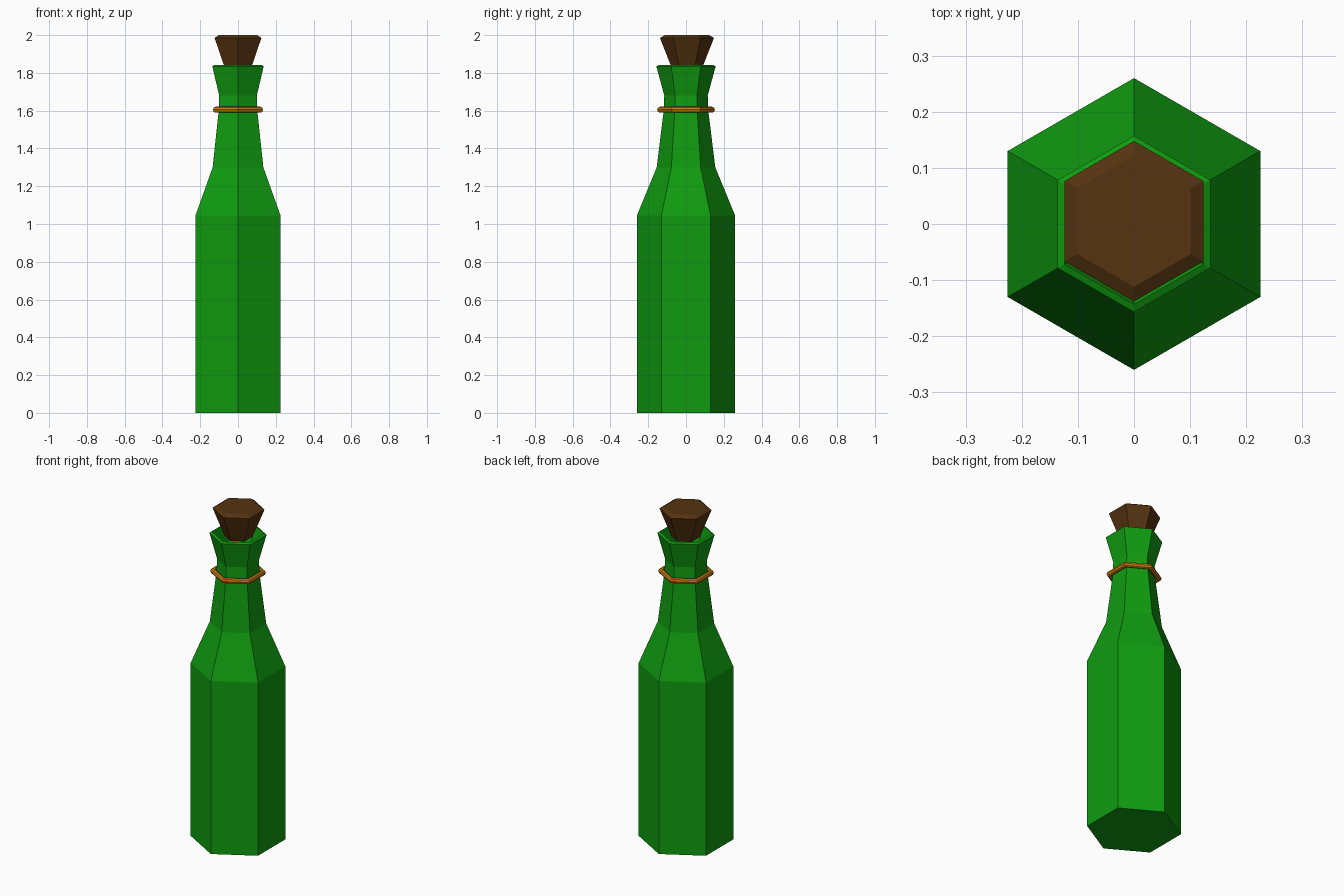
import bpy, bmesh, math

if "Cube" in bpy.data.objects:
    bpy.data.objects.remove(bpy.data.objects["Cube"])


def material(name, rgb):
    m = bpy.data.materials.new(name)
    m.diffuse_color = (*rgb, 1)
    m.use_nodes = True
    m.node_tree.nodes["Principled BSDF"].inputs["Base Color"].default_value = m.diffuse_color
    return m


def finish(name, bm, mat):
    mesh = bpy.data.meshes.new(name)
    bm.to_mesh(mesh)
    bm.free()
    mesh.materials.append(mat)
    ob = bpy.data.objects.new(name, mesh)
    bpy.context.collection.objects.link(ob)
    return ob


def hex_ring(bm, r, z, y=0):
    # corners point along +y and -y
    angles = [math.pi / 2 + i * math.pi / 3 for i in range(6)]
    return [bm.verts.new((r * math.cos(a), y + r * math.sin(a), z)) for a in angles]


def hex_lathe(name, profile, mat, y=0, cap_top=False):
    # profile runs from the base upwards as (radius, height)
    bm = bmesh.new()
    rings = [hex_ring(bm, r, z, y) for r, z in profile]
    for a, b in zip(rings, rings[1:]):
        for i in range(6):
            j = (i + 1) % 6
            bm.faces.new((a[i], a[j], b[j], b[i]))
    bm.faces.new(rings[0][::-1])
    if cap_top:
        bm.faces.new(rings[-1])
    return finish(name, bm, mat)


green = material("green glass", (0.005, 0.33, 0.005))
brown = material("brown cork", (0.09, 0.033, 0.005))
orange = material("orange cord", (0.6, 0.2, 0.005))

# bottle: open shell with a thin lip
hex_lathe("bottle", [(0.26, 0), (0.26, 1.045), (0.155, 1.3), (0.118, 1.6),
                     (0.115, 1.68), (0.157, 1.835), (0.143, 1.842)], green)

# stopper, tapering down into the mouth
hex_lathe("cork", [(0.078, 1.82), (0.143, 1.985), (0.117, 2.0)], brown,
          y=0.005, cap_top=True)

# cord around the neck: six-sided loop
bpy.ops.mesh.primitive_torus_add(major_segments=6, minor_segments=8,
                                 major_radius=0.137, minor_radius=0.016,
                                 location=(0, 0, 1.605), rotation=(0, 0, math.pi / 2))
cord = bpy.context.object
cord.name = "neck_cord"
cord.data.materials.append(orange)
